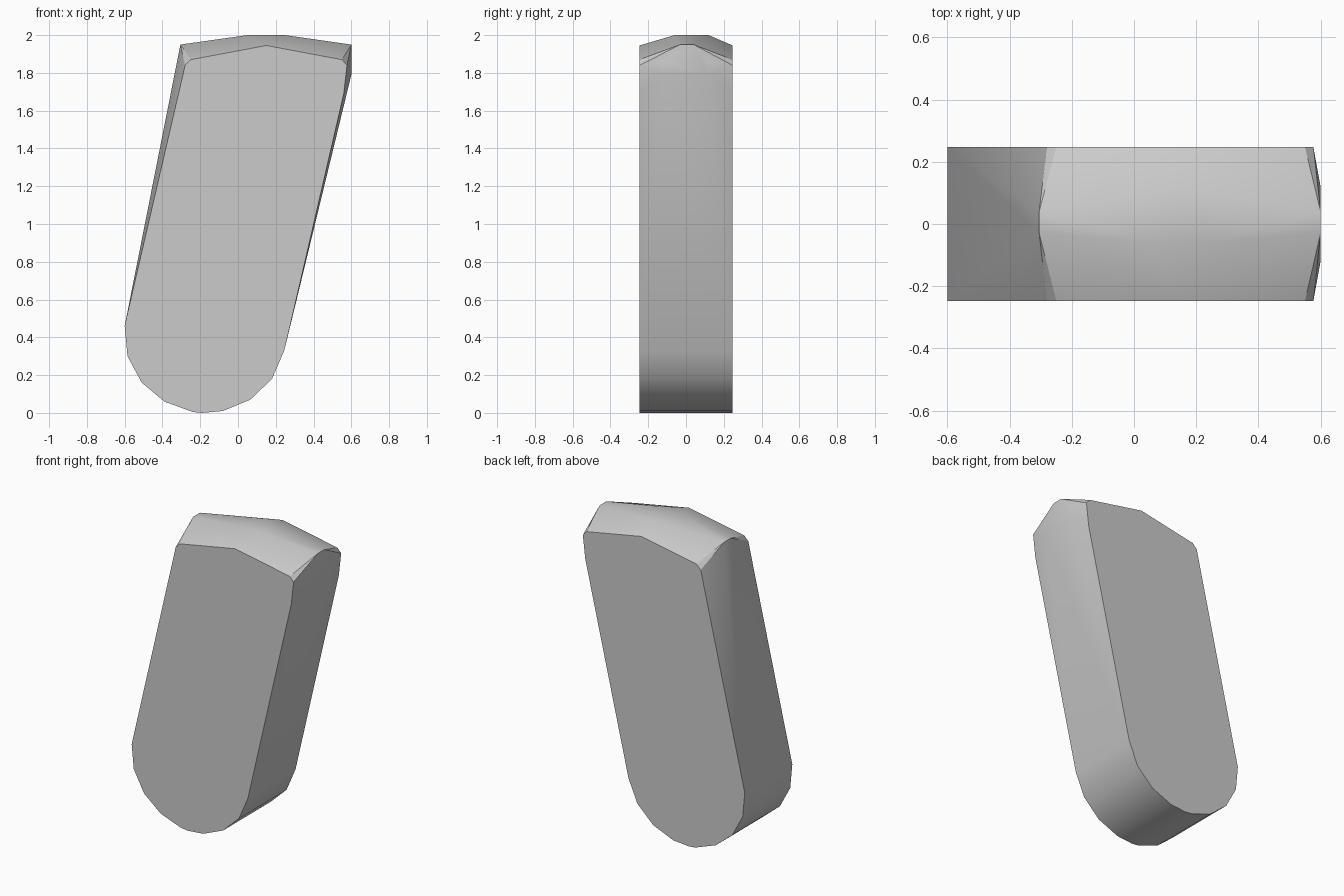
import bpy
import bmesh
import math

cube = bpy.data.objects.get("Cube")
if cube:
    bpy.data.objects.remove(cube, do_unlink=True)

HALF_DEPTH = 0.247

# Flat side outline: rounded base, leaning sides, shallow gabled top
outline = [(-0.6, 0.46), (-0.585, 0.3), (-0.51, 0.16), (-0.39, 0.06),
           (-0.24, 0.005), (-0.19, 0), (-0.08, 0.01), (0.065, 0.07),
           (0.18, 0.18), (0.245, 0.33), (0.56, 1.69), (0.577, 1.84),
           (0.55, 1.87), (0.15, 1.945), (-0.25, 1.87), (-0.28, 1.84)]

# Crown: facet on top and chamfered ridge ends
crown = [(0.05, -0.06, 2), (0.25, -0.06, 2), (0.15, 0.12, 2)]
for x in (-0.305, 0.6):
    crown += [(x, -0.03, 1.95), (x, 0.04, 1.95)]
for y in (-0.12, 0.12):
    crown += [(0.6, y, 1.86), (0.6, y, 1.79)]

bm = bmesh.new()
for y in (-HALF_DEPTH, HALF_DEPTH):
    for x, z in outline:
        bm.verts.new((x, y, z))
for point in crown:
    bm.verts.new(point)

# Wrap the points in a faceted skin and merge the flat side faces
hull = bmesh.ops.convex_hull(bm, input=bm.verts)
loose = [v for v in bm.verts if not v.link_faces]
bmesh.ops.delete(bm, geom=loose, context='VERTS')
bmesh.ops.dissolve_limit(bm, angle_limit=math.radians(0.5),
                         verts=bm.verts, edges=bm.edges)
bmesh.ops.recalc_face_normals(bm, faces=bm.faces)

mesh = bpy.data.meshes.new("leaning_block")
bm.to_mesh(mesh)
bm.free()
block = bpy.data.objects.new("leaning_block", mesh)
bpy.context.collection.objects.link(block)

# Plain grey finish
colour = (0.6, 0.6, 0.6, 1)
grey = bpy.data.materials.new("plain_grey")
grey.use_nodes = True
grey.diffuse_color = colour
grey.node_tree.nodes["Principled BSDF"].inputs["Base Color"].default_value = colour
mesh.materials.append(grey)

# Smooth the curved base while keeping the rims crisp
bpy.ops.object.select_all(action='DESELECT')
block.select_set(True)
bpy.context.view_layer.objects.active = block
bpy.ops.object.shade_smooth_by_angle(angle=math.radians(30))
